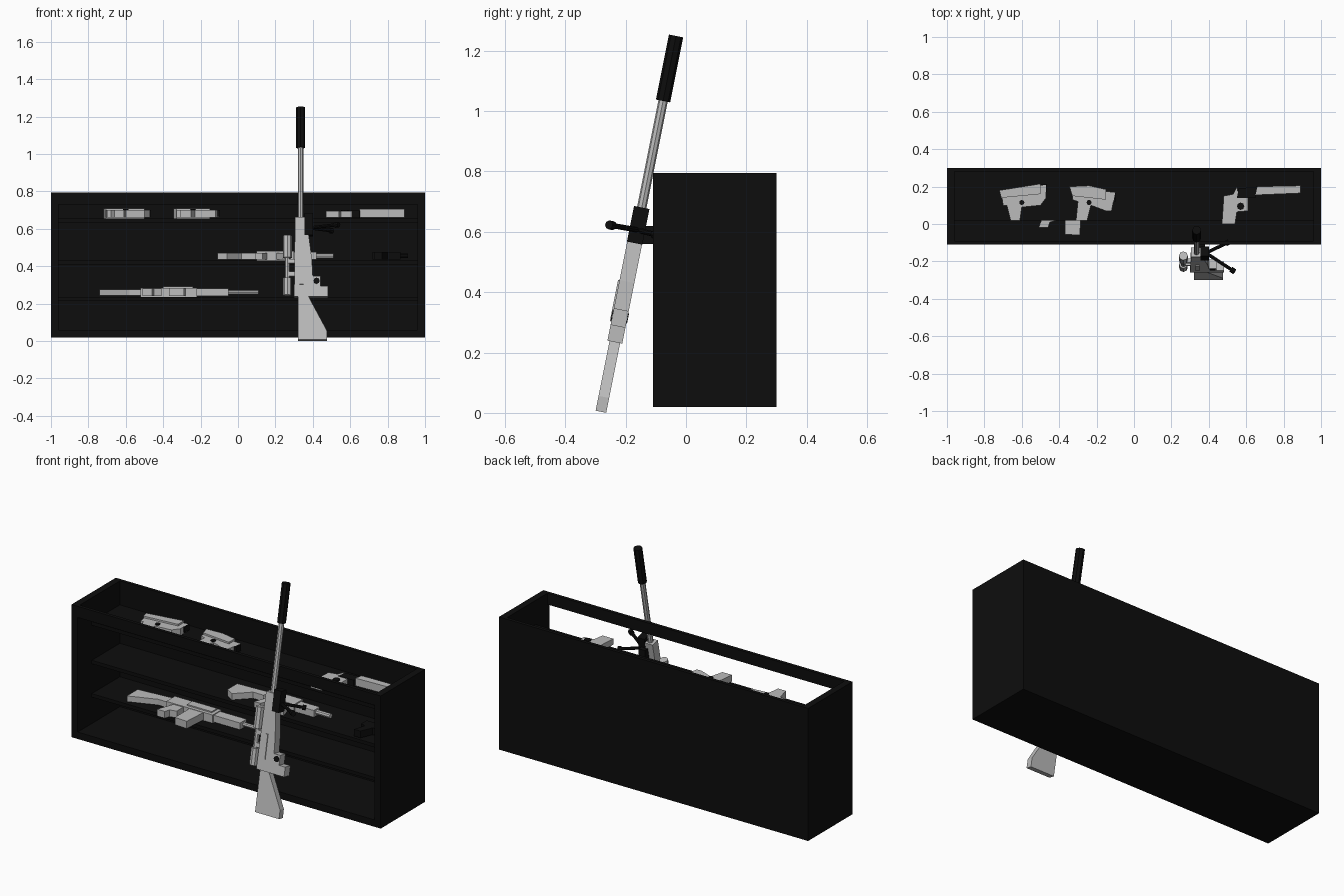
import bpy, bmesh
from math import atan2
from mathutils import Vector, Matrix

cube = bpy.data.objects.get("Cube")
if cube:
    bpy.data.objects.remove(cube, do_unlink=True)


def material(name, value):
    m = bpy.data.materials.new(name)
    m.use_nodes = True
    m.diffuse_color = (value, value, value, 1)
    m.node_tree.nodes["Principled BSDF"].inputs["Base Color"].default_value = (value, value, value, 1)
    return m


BLACK = material("matte black", 0.004)
GREY = material("light grey", 0.5)


def finish(name, bm, mat, matrix=None):
    if matrix:
        bm.transform(matrix)
    bmesh.ops.recalc_face_normals(bm, faces=bm.faces)
    mesh = bpy.data.meshes.new(name)
    bm.to_mesh(mesh)
    bm.free()
    mesh.materials.append(mat)
    ob = bpy.data.objects.new(name, mesh)
    bpy.context.collection.objects.link(ob)
    return ob


def box(name, x, y, z, mat, matrix=None):
    """Box from (low, high) ranges on each axis."""
    bm = bmesh.new()
    bmesh.ops.create_cube(bm, size=1)
    for v in bm.verts:
        v.co = [r[0] if c < 0 else r[1] for c, r in zip(v.co, (x, y, z))]
    return finish(name, bm, mat, matrix)


def plate(name, outline, low, high, mat, matrix=None):
    """Flat xy outline extruded from low to high in z."""
    bm = bmesh.new()
    face = bm.faces.new([bm.verts.new((x, y, low)) for x, y in outline])
    ext = bmesh.ops.extrude_face_region(bm, geom=[face])["geom"]
    top = [v for v in ext if isinstance(v, bmesh.types.BMVert)]
    bmesh.ops.translate(bm, verts=top, vec=(0, 0, high - low))
    return finish(name, bm, mat, matrix)


def rod(name, a, b, radius, mat, sides=8, matrix=None):
    a, b = Vector(a), Vector(b)
    bm = bmesh.new()
    bmesh.ops.create_cone(bm, cap_ends=True, segments=sides, radius1=radius,
                          radius2=radius, depth=(b - a).length)
    turn = (b - a).to_track_quat('Z', 'Y').to_matrix().to_4x4()
    bm.transform(Matrix.Translation((a + b) / 2) @ turn)
    return finish(name, bm, mat, matrix)


# Open cabinet with a front rail and three shelves
Y0, Y1, Z0, Z1 = -0.11, 0.30, 0.02, 0.795
for side, x in (("right", (-1, -0.96)), ("left", (0.96, 1))):
    box("cabinet_side_" + side, x, (Y0, Y1), (Z0, Z1), BLACK)
box("cabinet_back", (-0.96, 0.96), (0.28, Y1), (Z0, Z1), BLACK)
box("cabinet_bottom", (-0.96, 0.96), (Y0, 0.28), (Z0, 0.06), BLACK)
box("cabinet_front_rail", (-0.96, 0.96), (Y0, -0.09), (0.73, Z1), BLACK)
for label, z in (("top", 0.655), ("middle", 0.43), ("lower", 0.235)):
    box("shelf_" + label, (-0.96, 0.96), (0.02, 0.28), (z - 0.02, z), BLACK)

# Two pistols lying on the top shelf
plate("pistol_a_frame", [(-0.71, 0.17), (-0.7, 0.1), (-0.68, 0.1), (-0.66, 0.02), (-0.61, 0.02),
      (-0.6, 0.09), (-0.5, 0.1), (-0.47, 0.14), (-0.47, 0.21)], 0.66, 0.7, GREY)
plate("pistol_a_slide", [(-0.72, 0.18), (-0.71, 0.14), (-0.5, 0.16), (-0.5, 0.215)], 0.655, 0.71, GREY)
box("pistol_a_muzzle", (-0.5, -0.465), (0.17, 0.215), (0.665, 0.7), BLACK)
plate("pistol_b_frame", [(-0.33, 0.19), (-0.33, 0.13), (-0.3, 0.12), (-0.31, 0.02), (-0.25, 0.02),
      (-0.23, 0.1), (-0.15, 0.07), (-0.12, 0.07), (-0.1, 0.17)], 0.66, 0.7, GREY)
plate("pistol_b_slide", [(-0.345, 0.2), (-0.33, 0.15), (-0.15, 0.13), (-0.15, 0.185), (-0.24, 0.205)],
      0.655, 0.71, GREY)
box("pistol_b_muzzle", (-0.13, -0.095), (0.12, 0.165), (0.665, 0.7), BLACK)
for label, x, y in (("a", -0.6, 0.115), ("b", -0.24, 0.115)):
    rod("pistol_trigger_" + label, (x, y, 0.698), (x, y, 0.705), 0.014, BLACK)

# Long barrelled revolver on the top shelf
plate("revolver_grip", [(0.47, 0), (0.54, 0), (0.55, 0.065), (0.61, 0.07), (0.61, 0.14),
      (0.56, 0.15), (0.55, 0.2), (0.53, 0.16), (0.48, 0.15)], 0.66, 0.695, GREY)
plate("revolver_cylinder", [(0.55, 0.14), (0.65, 0.14), (0.66, 0.2), (0.56, 0.19)], 0.657, 0.698, BLACK)
plate("revolver_barrel", [(0.65, 0.155), (0.89, 0.165), (0.89, 0.205), (0.66, 0.2)], 0.66, 0.705, GREY)
rod("revolver_trigger", (0.57, 0.095, 0.694), (0.57, 0.095, 0.701), 0.02, BLACK)

# Rifle on the middle shelf
plate("middle_rifle_stock", [(-0.11, 0.06), (-0.11, 0.15), (0.1, 0.16), (0.1, 0.11), (0.02, 0.11),
      (-0.06, 0.03)], 0.435, 0.472, GREY)
box("middle_rifle_receiver", (0.1, 0.3), (0.09, 0.17), (0.43, 0.482), GREY)
plate("middle_rifle_grip", [(0.12, 0.1), (0.09, 0.02), (0.13, 0.02), (0.16, 0.1)], 0.437, 0.47, GREY)
plate("middle_rifle_magazine", [(0.2, 0.1), (0.24, 0.02), (0.28, 0.02), (0.26, 0.1)], 0.437, 0.47, GREY)
box("middle_rifle_fore_end", (0.3, 0.42), (0.1, 0.155), (0.435, 0.475), GREY)
rod("middle_rifle_barrel", (0.42, 0.13, 0.455), (0.51, 0.13, 0.455), 0.014, GREY)

# Small black gun on the middle shelf
plate("black_gun_body", [(0.72, 0.16), (0.72, 0.11), (0.75, 0.1), (0.73, 0.03), (0.77, 0.03),
      (0.8, 0.1), (0.87, 0.11), (0.87, 0.16)], 0.435, 0.475, BLACK)
rod("black_gun_barrel", (0.87, 0.14, 0.455), (0.91, 0.14, 0.455), 0.012, BLACK)

# Rifle on the lower shelf
plate("lower_rifle_stock", [(-0.74, 0.03), (-0.74, 0.13), (-0.52, 0.15), (-0.5, 0.09), (-0.58, 0.09)],
      0.243, 0.277, GREY)
box("lower_rifle_receiver", (-0.52, -0.22), (0.08, 0.16), (0.237, 0.285), GREY)
box("lower_rifle_cover", (-0.4, -0.24), (0.1, 0.15), (0.237, 0.292), GREY)
plate("lower_rifle_grip", [(-0.47, 0.09), (-0.51, -0.02), (-0.46, -0.02), (-0.45, 0.01), (-0.41, 0.02),
      (-0.41, 0.09)], 0.24, 0.28, GREY)
plate("lower_rifle_magazine", [(-0.37, 0.09), (-0.37, -0.055), (-0.29, -0.06), (-0.28, 0.09)],
      0.24, 0.283, GREY)
box("lower_rifle_fore_end", (-0.22, -0.05), (0.09, 0.15), (0.24, 0.28), GREY)
rod("lower_rifle_barrel", (-0.05, 0.125, 0.26), (0.11, 0.125, 0.26), 0.012, GREY)

# Long rifle leaning on the cabinet: outlines are (across, along), tipped upright
lean = atan2(0.2, 1)
upright = Matrix.Rotation(1.5708, 4, 'X')
tilt = Matrix.Translation((0, -0.282, 0.004)) @ Matrix.Rotation(-lean, 4, 'X')
stand = tilt @ upright
plate("long_rifle_stock", [(0.32, 0), (0.475, 0), (0.475, 0.05), (0.375, 0.24), (0.32, 0.25)],
      -0.018, 0.018, GREY, stand)
plate("long_rifle_receiver", [(0.3, 0.235), (0.48, 0.235), (0.48, 0.29), (0.44, 0.29), (0.44, 0.345),
      (0.4, 0.345), (0.395, 0.44), (0.365, 0.667), (0.305, 0.667)], -0.025, 0.025, GREY, stand)
for label, z in (("front", 0.0255), ("back", -0.0255)):
    rod("long_rifle_trigger_" + label, (0.42, 0.32, z - 0.002), (0.42, 0.32, z + 0.002),
        0.017, BLACK, matrix=stand)
plate("long_rifle_bolt", [(0.33, 0.3), (0.35, 0.3), (0.35, 0.44), (0.33, 0.44)], 0.02, 0.03, GREY, stand)
rod("long_rifle_barrel", (0.335, 0.65, 0), (0.335, 1.06, 0), 0.0155, GREY, matrix=stand)
rod("long_rifle_suppressor", (0.335, 1.05, 0), (0.335, 1.27, 0), 0.024, BLACK, matrix=stand)

# Telescopic sight and its mounts
rod("sight_tube", (0.264, 0.25, 0), (0.264, 0.56, 0), 0.014, GREY, matrix=stand)
rod("sight_eyepiece", (0.264, 0.245, 0), (0.264, 0.34, 0), 0.023, GREY, matrix=stand)
rod("sight_objective", (0.264, 0.45, 0), (0.264, 0.57, 0), 0.024, GREY, matrix=stand)
for i, s in enumerate((0.36, 0.43)):
    box("sight_mount_%d" % i, (0.26, 0.31), (-0.012, 0.012), (s - 0.012, s + 0.012), GREY, tilt)

# Folded bipod on the fore-end
box("bipod_clamp", (0.355, 0.4), (-0.026, 0.026), (0.57, 0.69), BLACK, tilt)
for label, end in (("front", (0.53, -0.25, 0.622)), ("back", (0.5, -0.1, 0.59))):
    hip, end = Vector((0.385, -0.155, 0.605)), Vector(end)
    rod("bipod_leg_" + label, hip, end, 0.009, BLACK)
    rod("bipod_foot_" + label, hip.lerp(end, 0.92), hip.lerp(end, 1.06), 0.015, BLACK)
box("bipod_bracket", (0.34, 0.38), (-0.145, -0.105), (0.56, 0.62), BLACK)
